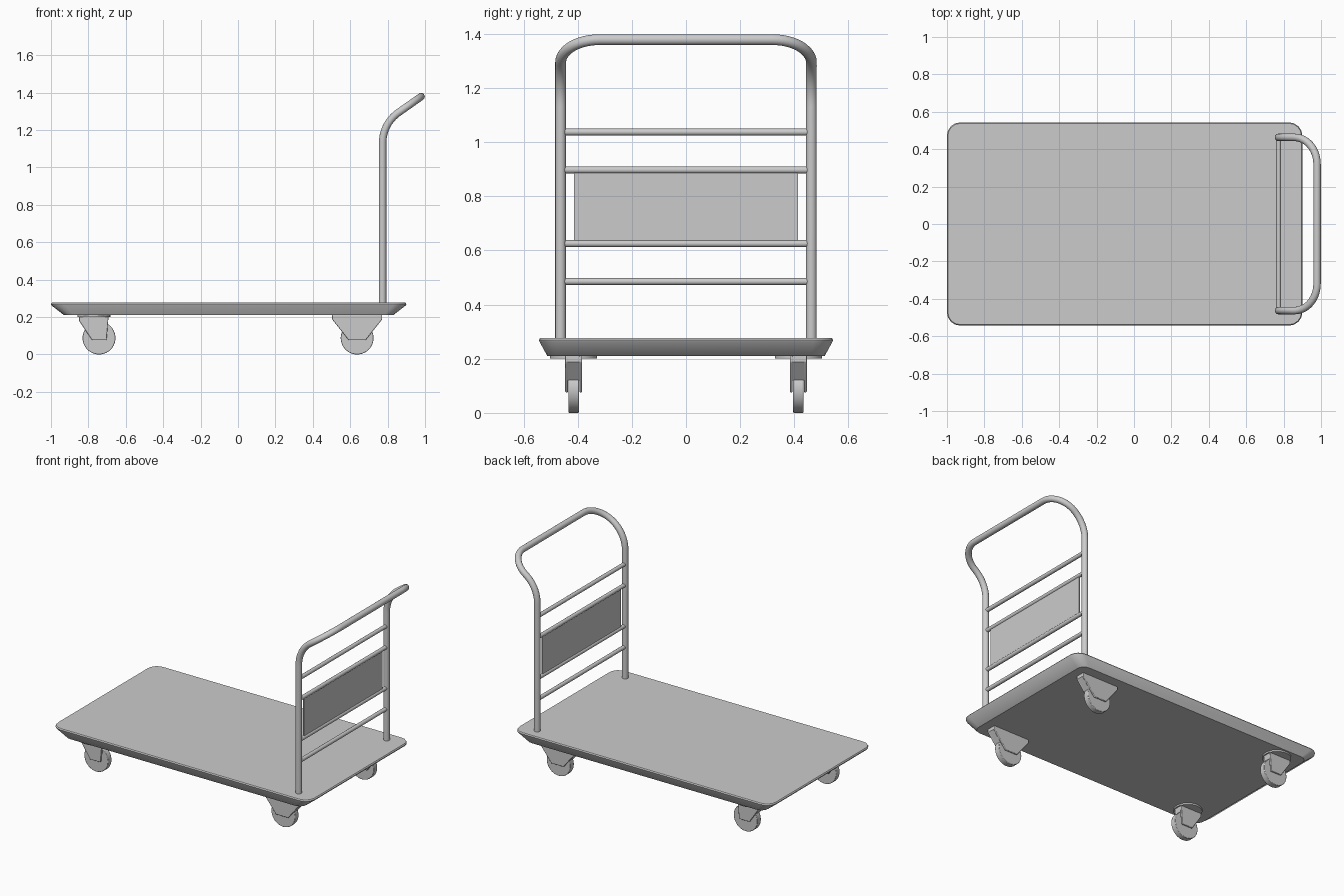
import bpy, bmesh
from math import sin, cos, pi, radians
from mathutils import Vector

if "Cube" in bpy.data.objects:
    bpy.data.objects.remove(bpy.data.objects["Cube"])

def finish(name, bm, bevel=0.0, smooth=True):
    bmesh.ops.recalc_face_normals(bm, faces=bm.faces)
    me = bpy.data.meshes.new(name)
    bm.to_mesh(me)
    bm.free()
    ob = bpy.data.objects.new(name, me)
    bpy.context.collection.objects.link(ob)
    if bevel:
        mod = ob.modifiers.new("bevel", 'BEVEL')
        mod.width, mod.segments = bevel, 2
    if smooth:
        bpy.ops.object.select_all(action='DESELECT')
        ob.select_set(True)
        bpy.context.view_layer.objects.active = ob
        bpy.ops.object.shade_smooth_by_angle(angle=radians(35))
    return ob

def loft(name, rings, closed=False, **kw):
    """Skin equal-sized rings of points and cap the ends."""
    bm = bmesh.new()
    vs = [[bm.verts.new(p) for p in r] for r in rings]
    n = len(vs[0])
    for a, b in zip(vs, vs[1:]):
        for i in range(n):
            bm.faces.new((a[i], a[(i + 1) % n], b[(i + 1) % n], b[i]))
    bm.faces.new(vs[0][::-1])
    bm.faces.new(vs[-1])
    return finish(name, bm, **kw)

def tube(name, pts, r, sides=20):
    """Round tube along a path."""
    pts = [Vector(p) for p in pts]
    rings, nrm = [], None
    for i, p in enumerate(pts):
        t = (pts[min(i + 1, len(pts) - 1)] - pts[max(i - 1, 0)]).normalized()
        nrm = t.orthogonal() if nrm is None else nrm
        nrm = (nrm - t * nrm.dot(t)).normalized()
        b = t.cross(nrm)
        rings.append([p + r * (nrm * cos(2 * pi * k / sides) + b * sin(2 * pi * k / sides))
                      for k in range(sides)])
    return loft(name, rings)

def prism(name, profile, y0, y1, **kw):
    """Extrude an xz outline along y."""
    return loft(name, [[(x, y, z) for x, z in profile] for y in (y0, y1)], **kw)

def circle(cx, cz, r, n=40):
    return [(cx + r * cos(2 * pi * k / n), cz + r * sin(2 * pi * k / n)) for k in range(n)]

def rounded_rect(x0, x1, y, r, z, seg=4):
    out = []
    for cx, cy, a in ((x1 - r, y - r, 0), (x0 + r, y - r, 90), (x0 + r, r - y, 180), (x1 - r, r - y, 270)):
        for k in range(seg + 1):
            t = radians(a + 90 * k / seg)
            out.append((cx + r * cos(t), cy + r * sin(t), z))
    return out

# Deck with sloped skirt
loft("deck", [rounded_rect(-0.93, 0.83, 0.512, 0.05, 0.21),
              rounded_rect(-0.998, 0.898, 0.541, 0.07, 0.263),
              rounded_rect(-1.0, 0.9, 0.543, 0.07, 0.27),
              rounded_rect(-0.995, 0.895, 0.538, 0.066, 0.277)])

# Handle: upright, backward bend, then corner bend in the tilted plane
HX, HY, R = 0.773, 0.463, 0.2
half = [(HX, HY, 0.26)]
half += [(HX + R * (1 - cos(a)), HY, 1.13 + R * sin(a))
         for a in (radians(55 * k / 10) for k in range(11))]
base = Vector(half[-1])
lean = Vector((sin(radians(55)), 0, cos(radians(55))))
for k in range(1, 13):
    a = pi / 2 * k / 12
    half.append(base + lean * 0.147 * sin(a) + Vector((0, -0.143 * (1 - cos(a)), 0)))
path = [tuple(p) for p in half]
tube("handle", path + [(x, -y, z) for x, y, z in path[::-1]], 0.02)

# Cross rails and panel
for z in (1.037, 0.897, 0.625, 0.485):
    tube("cross_rail", [(HX, -0.455, z), (HX, 0.455, z)], 0.013, 16)
prism("sign_panel", [(HX - 0.005, 0.625), (HX + 0.005, 0.625),
                     (HX + 0.005, 0.897), (HX - 0.005, 0.897)], -0.413, 0.413, smooth=False)

def caster(kind, wx, y, fork, core):
    prism(kind + "_wheel", circle(wx, 0.088, 0.088), y - 0.019, y + 0.019, bevel=0.003)
    for s in (-1, 1):
        prism(kind + "_fork_cheek", fork, *sorted((y + s * 0.021, y + s * 0.031)), bevel=0.003)
    # Bridge closing the fork above the wheel
    prism(kind + "_fork_bridge", core, y - 0.022, y + 0.022)

for y in (-0.415, 0.415):
    # Fixed casters under the handle
    caster("fixed_caster", 0.637, y,
           [(0.503, 0.212), (0.503, 0.188), (0.592, 0.076), (0.682, 0.076), (0.771, 0.188), (0.771, 0.212)],
           [(0.503, 0.212), (0.503, 0.188), (0.557, 0.12), (0.717, 0.12), (0.771, 0.188), (0.771, 0.212)])
    # Swivel casters at the free end, with round plate
    caster("swivel_caster", -0.743, y,
           [(-0.85, 0.205), (-0.85, 0.18), (-0.78, 0.076), (-0.703, 0.076), (-0.692, 0.205)],
           [(-0.85, 0.205), (-0.85, 0.18), (-0.81, 0.12), (-0.699, 0.12), (-0.692, 0.205)])
    disc = circle(-0.77, y, 0.087)
    loft("swivel_plate", [[(px, py, z) for px, py in disc] for z in (0.2, 0.213)])
